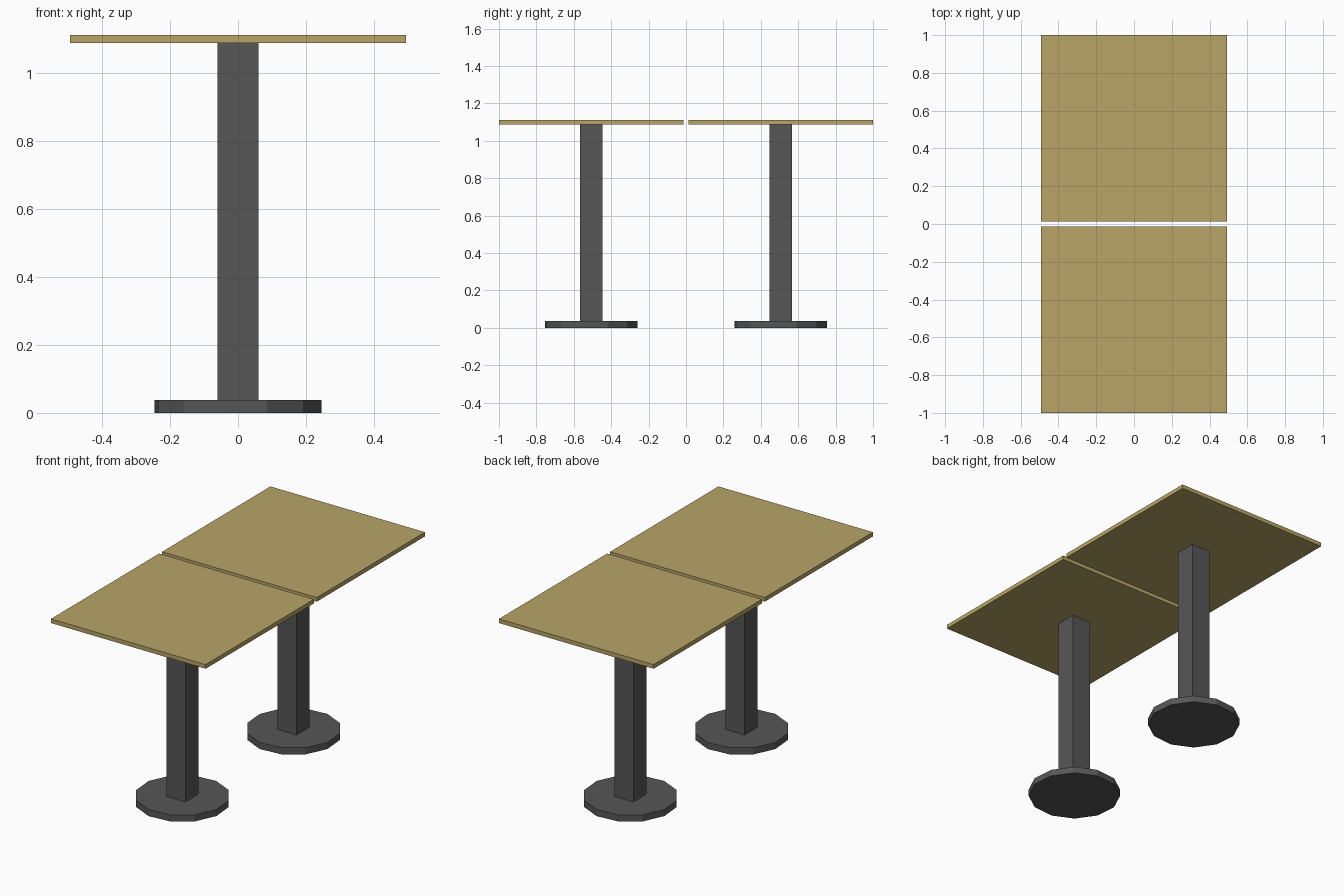
import bpy
import math

if "Cube" in bpy.data.objects:
    bpy.data.objects.remove(bpy.data.objects["Cube"])

BASE_TOP, POST_TOP, TABLE_TOP = 0.038, 1.088, 1.112


def material(name, color):
    mat = bpy.data.materials.new(name)
    mat.diffuse_color = color
    mat.use_nodes = True
    mat.node_tree.nodes["Principled BSDF"].inputs["Base Color"].default_value = mat.diffuse_color
    return mat


def finish(name, mat):
    obj = bpy.context.object
    obj.name = name
    obj.data.materials.append(mat)
    return obj


def box(name, size_xy, y, z0, z1, mat):
    bpy.ops.mesh.primitive_cube_add(size=1, location=(0, y, (z0 + z1) / 2))
    obj = finish(name, mat)
    obj.scale = (size_xy[0], size_xy[1], z1 - z0)
    bpy.ops.object.transform_apply(location=False, rotation=False, scale=True)


wood = material("wood", (0.48, 0.375, 0.137, 1))
metal = material("dark_metal", (0.094, 0.094, 0.094, 1))

for side, y in (("front", -0.5065), ("back", 0.5065)):
    # Twelve-sided foot, turned slightly
    bpy.ops.mesh.primitive_cylinder_add(
        vertices=12, radius=0.25, depth=BASE_TOP,
        location=(0, y, BASE_TOP / 2), rotation=(0, 0, math.radians(20)))
    finish(side + "_base", metal)
    # Square post
    box(side + "_post", (0.121, 0.121), y, BASE_TOP, POST_TOP, metal)
    # Thin square tabletop
    box(side + "_tabletop", (0.987, 0.987), y, POST_TOP, TABLE_TOP, wood)
